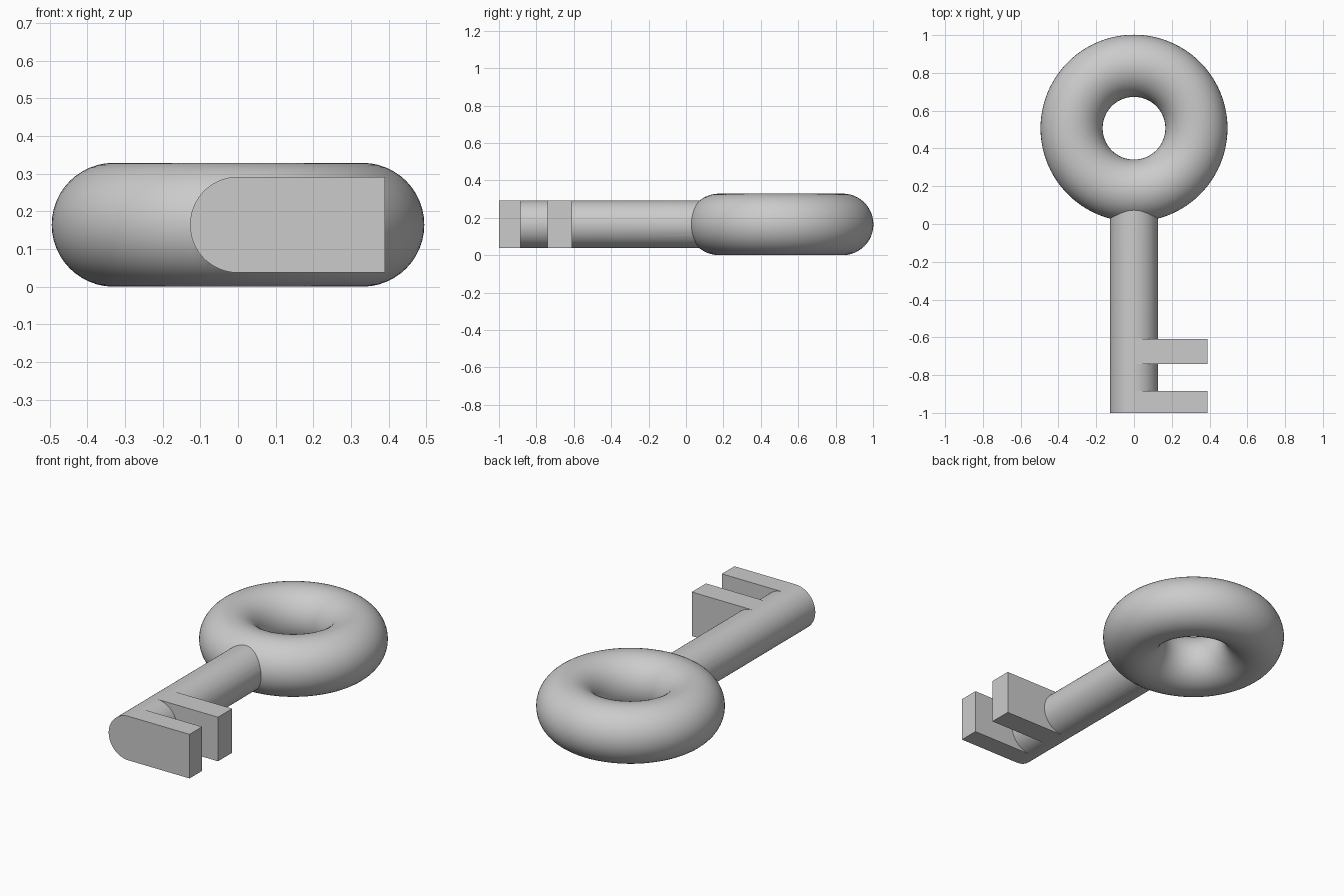
import bpy, bmesh
from math import sin, cos, tan, radians

if "Cube" in bpy.data.objects:
    bpy.data.objects.remove(bpy.data.objects["Cube"])

R, ZC, TOOTH_X = 0.1275, 0.167, 0.39
SEG = 60


def ring(bm, y, tooth):
    """Round shaft section, or the same section with its right half squared out to a tooth."""
    verts = []
    for i in range(SEG):
        deg = i * 360 / SEG
        if deg > 180:
            deg -= 360
        a = radians(deg)
        x, z = R * cos(a), R * sin(a)
        if tooth and abs(deg) < 89:
            if abs(deg) < 17:
                x, z = TOOTH_X, TOOTH_X * tan(a)
            elif abs(deg) < 19:
                x, z = TOOTH_X, R if deg > 0 else -R
            else:
                z = R if deg > 0 else -R
                x = z / tan(a)
        verts.append(bm.verts.new((x, y, ZC + z)))
    return verts


def finish(obj, angle=30):
    bpy.ops.object.select_all(action='DESELECT')
    obj.select_set(True)
    bpy.context.view_layer.objects.active = obj
    bpy.ops.object.shade_smooth_by_angle(angle=radians(angle))


# Shaft with two teeth, lofted through sections along y
stations = [(-1, True), (-0.885, True), (-0.885, False), (-0.74, False),
            (-0.74, True), (-0.61, True), (-0.61, False), (0.17, False)]
bm = bmesh.new()
rings = [ring(bm, y, t) for y, t in stations]
for a, b in zip(rings, rings[1:]):
    for i in range(SEG):
        j = (i + 1) % SEG
        bm.faces.new((a[i], a[j], b[j], b[i]))
bm.faces.new(rings[0])
bm.faces.new(rings[-1])
bmesh.ops.remove_doubles(bm, verts=bm.verts[:], dist=1e-5)
bmesh.ops.recalc_face_normals(bm, faces=bm.faces[:])
mesh = bpy.data.meshes.new("shaft")
bm.to_mesh(mesh)
bm.free()
shaft = bpy.data.objects.new("shaft_with_teeth", mesh)
bpy.context.collection.objects.link(shaft)

# Ring handle
bpy.ops.mesh.primitive_torus_add(location=(0, 0.507, ZC), major_radius=0.3275 + 0.003,
                                 minor_radius=0.1645, major_segments=96, minor_segments=48)
key = bpy.context.object
key.name = "key"

# Fuse shaft into the ring, leaving no hidden inner faces
union = key.modifiers.new("union", 'BOOLEAN')
union.operation = 'UNION'
union.solver = 'EXACT'
union.object = shaft
bpy.context.view_layer.objects.active = key
bpy.ops.object.modifier_apply(modifier=union.name)
bpy.data.objects.remove(shaft)
finish(key)

# Stand on the ground
key.location.z += 0.1645 - ZC
